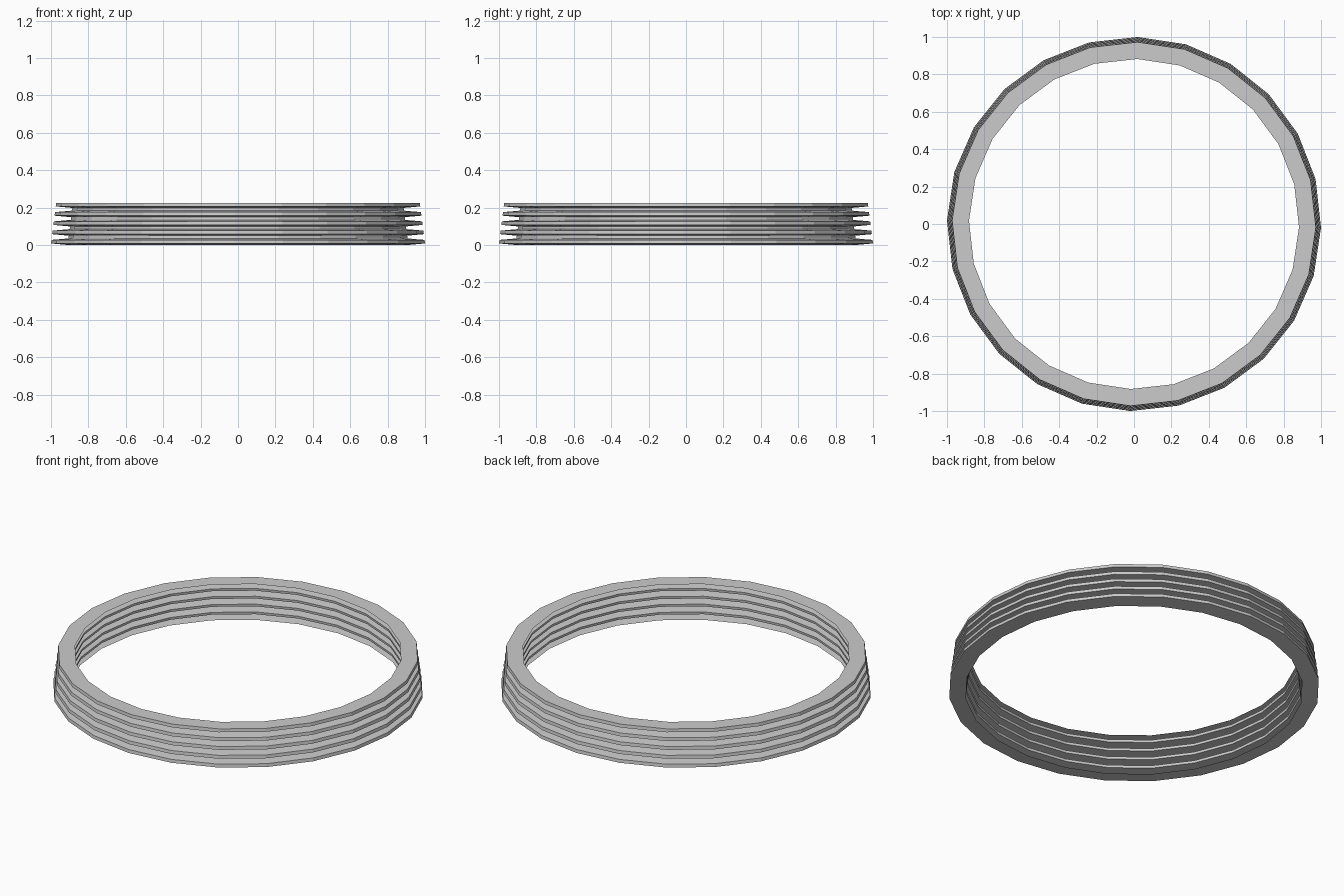
import bpy, bmesh, math

if "Cube" in bpy.data.objects:
    bpy.data.objects.remove(bpy.data.objects["Cube"])

SIDES = 24
TWIST = math.radians(-1.1)
FOLDS = 5
SLANT, TIP, ROOT = 0.008, 0.019, 0.0145   # heights of the fold sections
DEPTH = 0.09                              # radial depth of each fold


def outer_radius(z):
    # the stack narrows slightly towards the top
    return 1.0 - 0.127 * max(z - SLANT, 0)


# folded profile: inner lip, then tip and root of every fold
profile = [(outer_radius(0) - DEPTH, 0.0)]
z = 0.0
for k in range(FOLDS):
    z += SLANT
    profile.append((outer_radius(z), z))
    z += TIP
    profile.append((outer_radius(z), z))
    if k < FOLDS - 1:
        z += SLANT
        profile.append((outer_radius(z) - DEPTH, z))
        z += ROOT
        profile.append((outer_radius(z) - DEPTH, z))
# flat top lip
profile.append((outer_radius(z) - DEPTH, z))

# revolve the profile into a pleated ring
bm = bmesh.new()
rings = []
for r, h in profile:
    rings.append([bm.verts.new((r * math.cos(TWIST + 2 * math.pi * i / SIDES),
                                r * math.sin(TWIST + 2 * math.pi * i / SIDES), h))
                  for i in range(SIDES)])
for low, high in zip(rings, rings[1:]):
    for i in range(SIDES):
        j = (i + 1) % SIDES
        bm.faces.new((low[i], low[j], high[j], high[i]))

mesh = bpy.data.meshes.new("pleated_ring")
bm.to_mesh(mesh)
bm.free()
ring = bpy.data.objects.new("pleated_ring", mesh)
bpy.context.collection.objects.link(ring)
